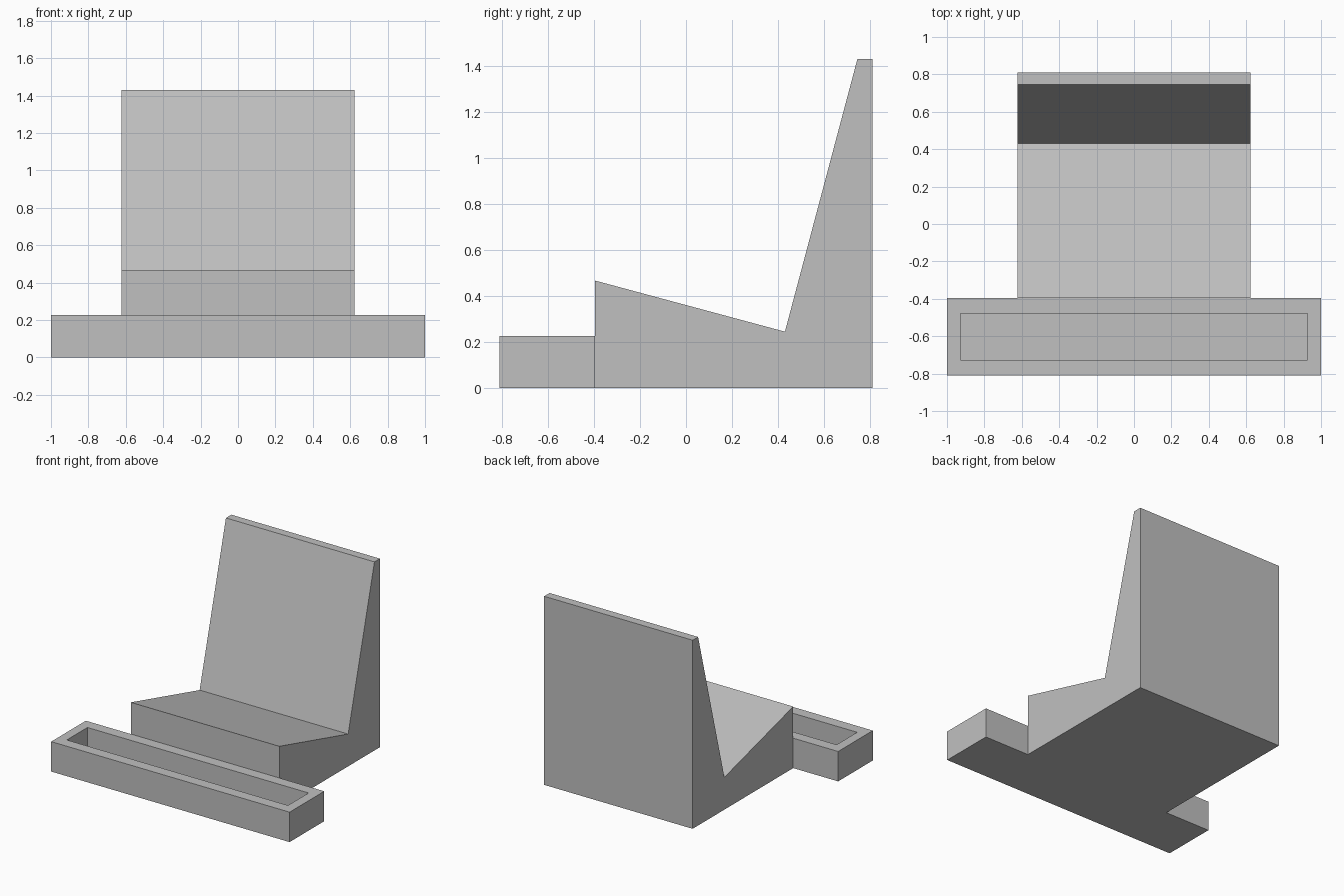
import bpy
import bmesh

if "Cube" in bpy.data.objects:
    bpy.data.objects.remove(bpy.data.objects["Cube"], do_unlink=True)

grey = bpy.data.materials.new("plain_grey")
grey.use_nodes = True
colour = (0.53, 0.53, 0.53, 1)
grey.diffuse_color = colour
grey.node_tree.nodes["Principled BSDF"].inputs["Base Color"].default_value = colour


def finish(name, bm):
    """Turn a bmesh into a named, flat-shaded grey object."""
    bmesh.ops.recalc_face_normals(bm, faces=bm.faces)
    mesh = bpy.data.meshes.new(name)
    bm.to_mesh(mesh)
    bm.free()
    mesh.materials.append(grey)
    obj = bpy.data.objects.new(name, mesh)
    bpy.context.collection.objects.link(obj)
    return obj


def prism(name, profile, half_width):
    """Extrude a (y, z) side profile symmetrically across x."""
    bm = bmesh.new()
    face = bm.faces.new([bm.verts.new((-half_width, y, z)) for y, z in profile])
    side = bmesh.ops.extrude_face_region(bm, geom=[face])["geom"]
    verts = [v for v in side if isinstance(v, bmesh.types.BMVert)]
    bmesh.ops.translate(bm, verts=verts, vec=(2 * half_width, 0, 0))
    return finish(name, bm)


def tray(name, half_x, y0, y1, height, wall_x, wall_y, floor):
    """Open box: nested rectangles bridged by rim, walls and floor."""
    bm = bmesh.new()

    def ring(dx, dy, z):
        x, a, b = half_x - dx, y0 + dy, y1 - dy
        return [bm.verts.new(p) for p in ((-x, a, z), (x, a, z), (x, b, z), (-x, b, z))]

    rings = [ring(0, 0, 0), ring(0, 0, height),
             ring(wall_x, wall_y, height), ring(wall_x, wall_y, floor)]
    for low, high in zip(rings, rings[1:]):
        for i in range(4):
            j = (i + 1) % 4
            bm.faces.new((low[i], low[j], high[j], high[i]))
    bm.faces.new(rings[0])
    bm.faces.new(rings[-1])
    return finish(name, bm)


# Tilted seat and wedge-shaped backrest in one solid
prism("seat_and_backrest",
      [(-0.395, 0), (0.81, 0), (0.81, 1.43), (0.745, 1.43), (0.43, 0.245), (-0.395, 0.467)],
      0.623)

# Wide open tray along the front
tray("front_tray", 1.0, -0.81, -0.395, 0.227, 0.072, 0.084, 0.06)
